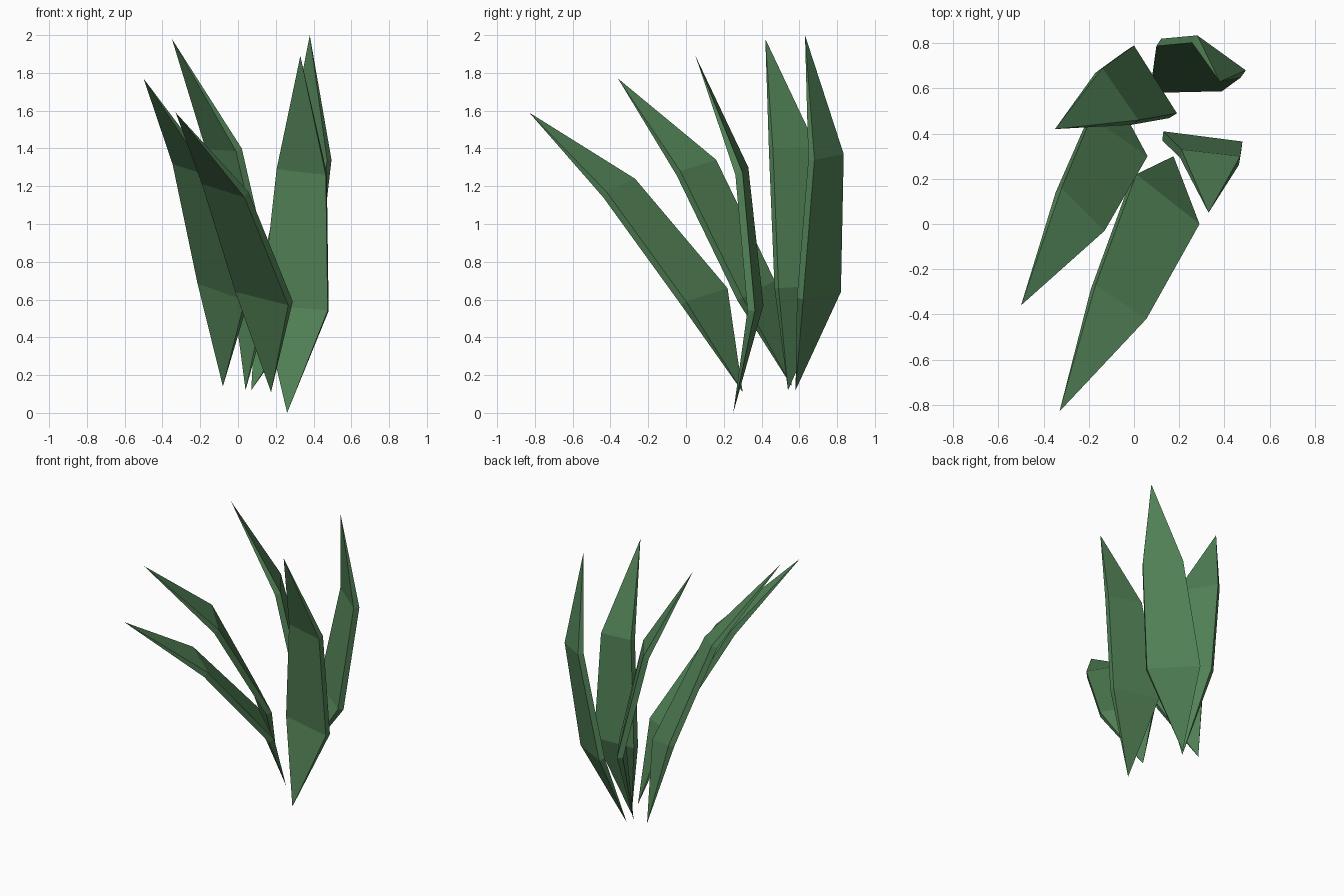
import bpy
import bmesh
from mathutils import Vector

THICKNESS = 0.04

default_cube = bpy.data.objects.get("Cube")
if default_cube:
    bpy.data.objects.remove(default_cube, do_unlink=True)

# Single leaf colour
leaf_green = bpy.data.materials.new("leaf_green")
leaf_green.use_nodes = True
leaf_color = (0.085, 0.225, 0.095, 1.0)
leaf_green.diffuse_color = leaf_color
leaf_green.node_tree.nodes["Principled BSDF"].inputs["Base Color"].default_value = leaf_color


def section(left, right, along):
    """Four corners of a thin slab: outer edge pair, then the inner pair."""
    normal = (left - right).cross(along).normalized()
    inward = -normal * THICKNESS
    return [left, right, right + inward, left + inward]


def make_blade(name, base, low_left, low_right, up_left, up_right, tip):
    """Pointed blade with two bent sections between its base and its tip."""
    base, low_left, low_right, up_left, up_right, tip = map(
        Vector, (base, low_left, low_right, up_left, up_right, tip))
    low_mid = (low_left + low_right) / 2
    up_mid = (up_left + up_right) / 2

    bm = bmesh.new()
    root = bm.verts.new(base)
    point = bm.verts.new(tip)
    low = [bm.verts.new(p) for p in section(low_left, low_right, up_mid - base)]
    up = [bm.verts.new(p) for p in section(up_left, up_right, tip - low_mid)]

    # Fan at the base, walls between the sections, fan at the tip
    for i in range(4):
        j = (i + 1) % 4
        bm.faces.new((root, low[j], low[i]))
        bm.faces.new((low[i], low[j], up[j], up[i]))
        bm.faces.new((up[i], up[j], point))
    bmesh.ops.recalc_face_normals(bm, faces=bm.faces)

    mesh = bpy.data.meshes.new(name)
    bm.to_mesh(mesh)
    bm.free()
    mesh.materials.append(leaf_green)
    blade = bpy.data.objects.new(name, mesh)
    bpy.context.collection.objects.link(blade)
    return blade


# Each blade: base, lower pair, upper pair, tip
make_blade("front_blade", (.175, .3, .11),
           (.01, .22, .66), (.29, 0, .59),
           (-.17, -.27, 1.24), (.055, -.42, 1.17), (-.33, -.83, 1.59))
make_blade("right_blade", (-.08, .56, .14),
           (-.19, .47, .7), (.06, .3, .61),
           (-.32, .16, 1.34), (-.13, -.03, 1.28), (-.5, -.36, 1.77))
make_blade("back_right_blade", (.04, .54, .12),
           (0, .79, .68), (.19, .49, .66),
           (-.14, .69, 1.41), (.02, .46, 1.4), (-.35, .42, 1.98))
make_blade("back_left_blade", (.07, .58, .12),
           (.12, .82, .64), (.41, .62, .6),
           (.28, .835, 1.37), (.495, .68, 1.34), (.38, .63, 2))
make_blade("left_blade", (.26, .25, 0),
           (.13, .41, .57), (.48, .365, .54),
           (.21, .33, 1.3), (.47, .3, 1.27), (.33, .05, 1.89))
